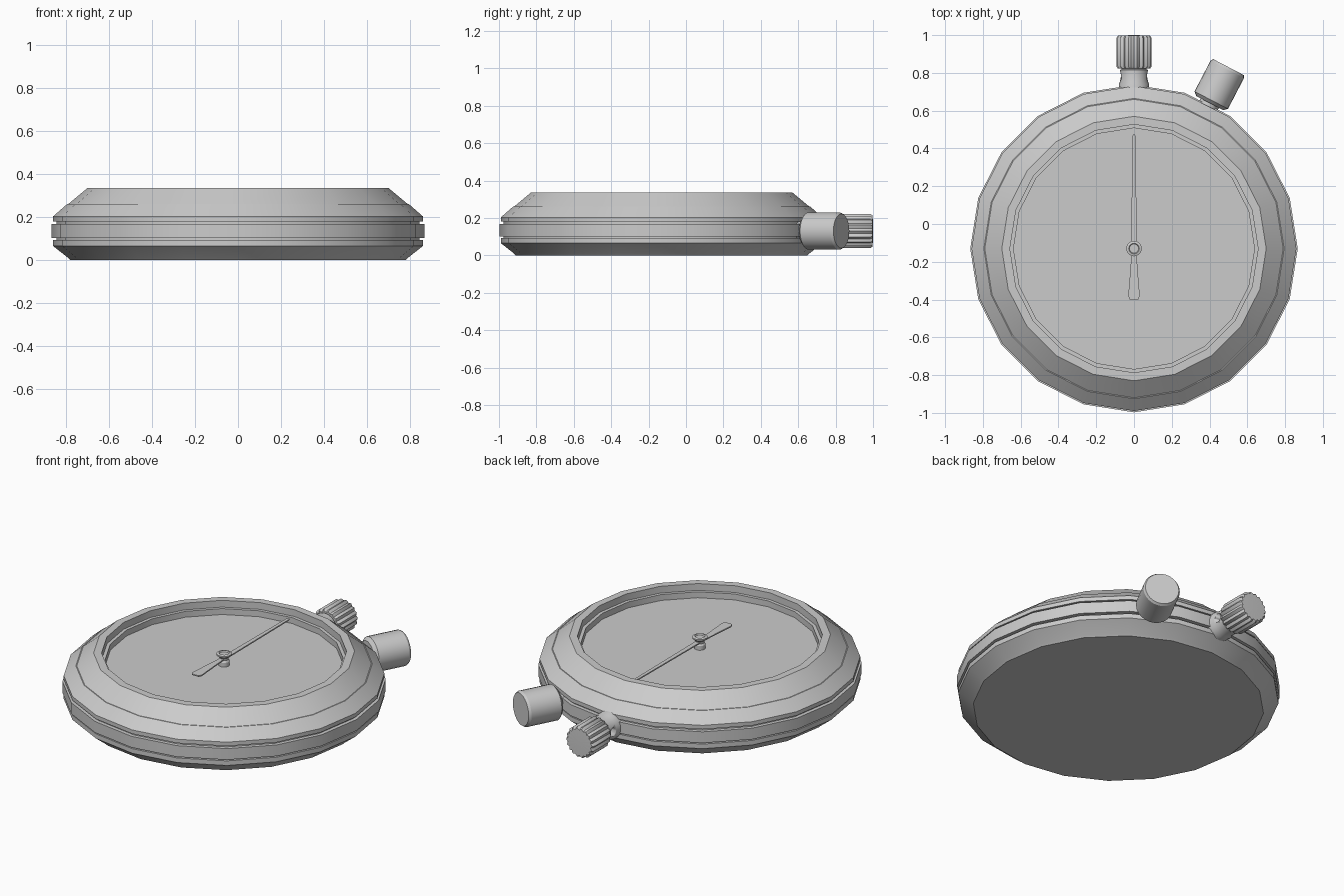
import bpy, bmesh, math
from mathutils import Matrix, Vector

cube = bpy.data.objects.get("Cube")
if cube:
    bpy.data.objects.remove(cube, do_unlink=True)

grey = bpy.data.materials.new("plain grey")
grey.use_nodes = True
grey.diffuse_color = (0.6, 0.6, 0.6, 1)
grey.node_tree.nodes["Principled BSDF"].inputs["Base Color"].default_value = (0.6, 0.6, 0.6, 1)

CENTRE = Vector((0, -0.13, 0))   # middle of the dial
AXIS_Z = 0.13                    # height of the buttons' axes


def finish(name, bm, matrix):
    bmesh.ops.recalc_face_normals(bm, faces=bm.faces)
    mesh = bpy.data.meshes.new(name)
    bm.to_mesh(mesh)
    bm.free()
    mesh.transform(matrix)
    mesh.materials.append(grey)
    ob = bpy.data.objects.new(name, mesh)
    bpy.context.collection.objects.link(ob)
    bpy.ops.object.select_all(action='DESELECT')
    ob.select_set(True)
    bpy.context.view_layer.objects.active = ob
    bpy.ops.object.shade_smooth_by_angle(angle=math.radians(30))
    return ob


def lathe(name, profile, segments, matrix, ripple=None):
    """Turn (radius, height) points round z; ripple varies the radius per step."""
    bm = bmesh.new()
    rings = []
    for r, z in profile:
        if r == 0:
            rings.append([bm.verts.new((0, 0, z))] * segments)
            continue
        ring = []
        for i in range(segments):
            a = math.tau * i / segments
            rr = r + (ripple(i) if ripple else 0)
            ring.append(bm.verts.new((rr * math.cos(a), rr * math.sin(a), z)))
        rings.append(ring)
    for low, high in zip(rings, rings[1:]):
        for i in range(segments):
            j = (i + 1) % segments
            corners = dict.fromkeys((low[i], low[j], high[j], high[i]))
            bm.faces.new(list(corners))
    return finish(name, bm, matrix)


def outward(angle):
    """Local z points out of the case, turned clockwise from +y."""
    return (Matrix.Translation(CENTRE + Vector((0, 0, AXIS_Z)))
            @ Matrix.Rotation(-math.radians(angle), 4, 'Z')
            @ Matrix.Rotation(-math.pi / 2, 4, 'X'))


upright = Matrix.Translation(CENTRE)

# Case with bevelled back, raised middle band, bezel and recessed dial
lathe("case", [
    (0, 0), (0.78, 0), (0.79, 0.01), (0.86, 0.065), (0.86, 0.092),
    (0.845, 0.092), (0.845, 0.102), (0.867, 0.102), (0.867, 0.168),
    (0.845, 0.168), (0.845, 0.18), (0.86, 0.18), (0.86, 0.203),
    (0.795, 0.26), (0.79, 0.26), (0.70, 0.335), (0.657, 0.335),
    (0.657, 0.295), (0.638, 0.295), (0.638, 0.26), (0, 0.26)], 20, upright)

# Centre pin with flared, dished cap
lathe("centre_pin", [
    (0, 0.255), (0.03, 0.255), (0.03, 0.285), (0.024, 0.295), (0.026, 0.308),
    (0.041, 0.32), (0.041, 0.328), (0.028, 0.332), (0.024, 0.325), (0, 0.325)], 20, upright)

# Sweep hand with a flared tail
half = [(0.005, 0.605), (0.009, 0.59), (0.014, 0.04), (0.014, -0.04),
        (0.026, -0.2), (0.031, -0.25), (0.022, -0.27)]
bm = bmesh.new()
outline = half + [(-x, y) for x, y in reversed(half)]
face = bm.faces.new([bm.verts.new((x, y, 0.297)) for x, y in outline])
out = bmesh.ops.extrude_face_region(bm, geom=[face])
bmesh.ops.translate(bm, vec=(0, 0, 0.007),
                    verts=[v for v in out["geom"] if isinstance(v, bmesh.types.BMVert)])
finish("sweep_hand", bm, upright)

# Crown stem with a cross hole for a bow
stem = lathe("crown_stem", [
    (0, 0.8), (0.08, 0.8), (0.08, 0.87), (0.074, 0.885), (0.074, 0.945),
    (0.066, 0.95), (0.066, 0.97), (0, 0.97)], 24, outward(0))
hole = lathe("stem_hole_cutter", [(0, -0.2), (0.024, -0.2), (0.024, 0.2), (0, 0.2)], 16,
             Matrix.Translation((0, 0.785, AXIS_Z)) @ Matrix.Rotation(math.pi / 2, 4, 'Y'))
hole.hide_render = True
cut = stem.modifiers.new("cross hole", 'BOOLEAN')
cut.operation = 'DIFFERENCE'
cut.object = hole
bpy.context.view_layer.objects.active = stem
bpy.ops.object.modifier_apply(modifier=cut.name)
bpy.data.objects.remove(hole, do_unlink=True)

# Fluted crown
lathe("crown", [
    (0, 0.953), (0.08, 0.953), (0.088, 0.965), (0.088, 1.115), (0.08, 1.128), (0, 1.13)],
    72, outward(0), lambda i: 0.005 * math.cos(math.tau * i / 4))

# Side push button on its short stem
lathe("button_stem", [(0, 0.8), (0.055, 0.8), (0.055, 0.9), (0, 0.9)], 20, outward(27.5))
lathe("button", [
    (0, 0.868), (0.08, 0.868), (0.1, 0.886), (0.1, 1.07), (0.092, 1.083), (0, 1.083)],
    24, outward(27.5))
